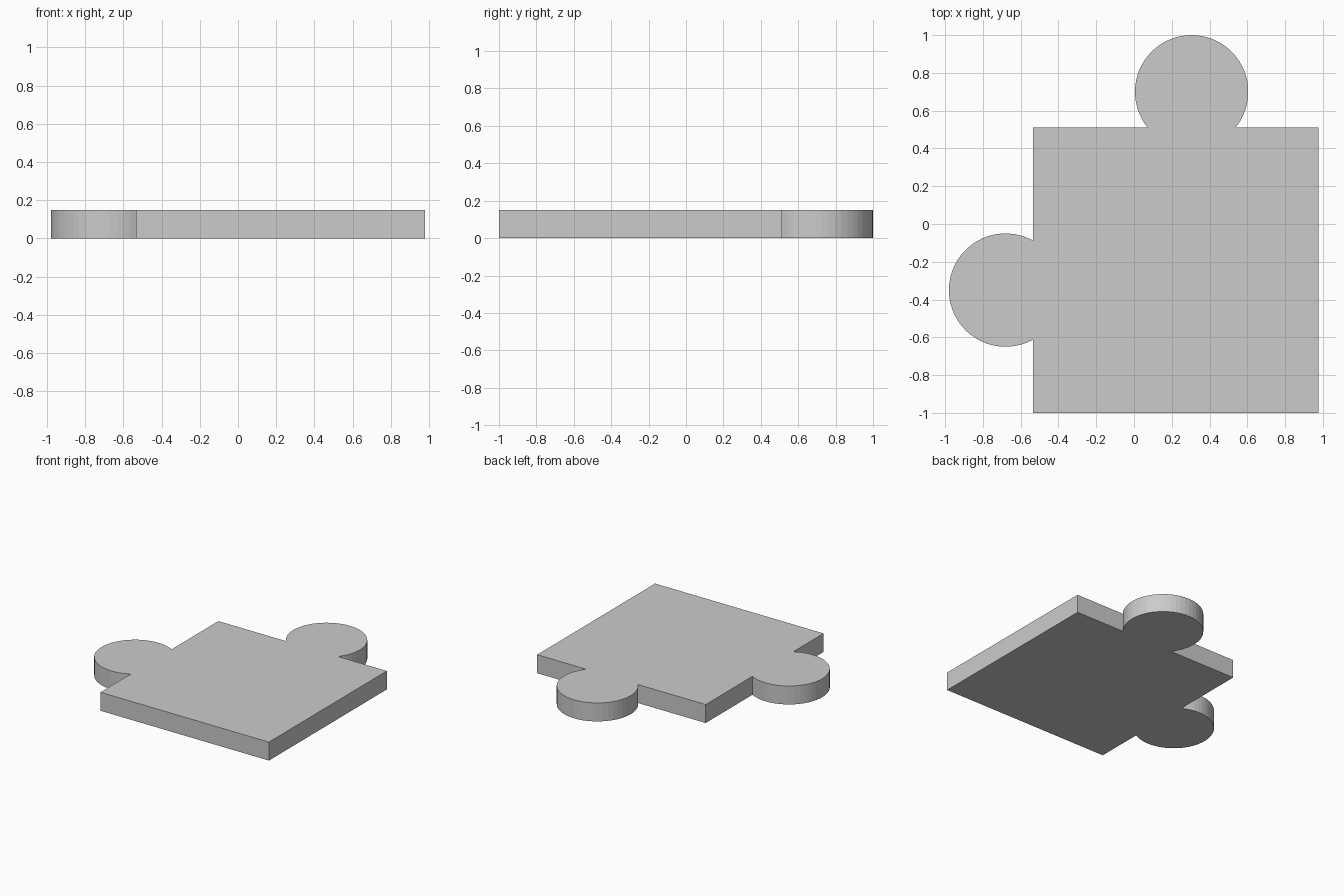
import bpy, bmesh
from math import acos, cos, sin, pi

if "Cube" in bpy.data.objects:
    bpy.data.objects.remove(bpy.data.objects["Cube"])

THICK = 0.15
R = 0.30
X0, X1, Y0, Y1 = -0.535, 0.978, -1.0, 0.512


def tab_arc(cx, cy, facing, offset, steps=36):
    """Round tab outline, counter-clockwise, opening onto an edge 'offset' behind its centre."""
    half = pi - acos(offset / R)
    return [(cx + R * cos(facing - half + 2 * half * i / steps),
             cy + R * sin(facing - half + 2 * half * i / steps))
            for i in range(steps + 1)]


# Outline: square body with a round tab on the back and left edges
top_tab = tab_arc(0.305, 0.70, pi / 2, 0.70 - Y1)
left_tab = tab_arc(-0.68, -0.35, pi, X0 + 0.68)
outline = [(X0, Y0), (X1, Y0), (X1, Y1)] + top_tab + [(X0, Y1)] + left_tab

# Extrude the outline into a flat slab
bm = bmesh.new()
base = bm.faces.new([bm.verts.new((x, y, 0)) for x, y in outline])
ext = bmesh.ops.extrude_face_region(bm, geom=[base], use_keep_orig=True)
top = [v for v in ext["geom"] if isinstance(v, bmesh.types.BMVert)]
bmesh.ops.translate(bm, verts=top, vec=(0, 0, THICK))
bmesh.ops.recalc_face_normals(bm, faces=bm.faces)

mesh = bpy.data.meshes.new("puzzle_piece")
bm.to_mesh(mesh)
bm.free()
piece = bpy.data.objects.new("puzzle_piece", mesh)
bpy.context.collection.objects.link(piece)
